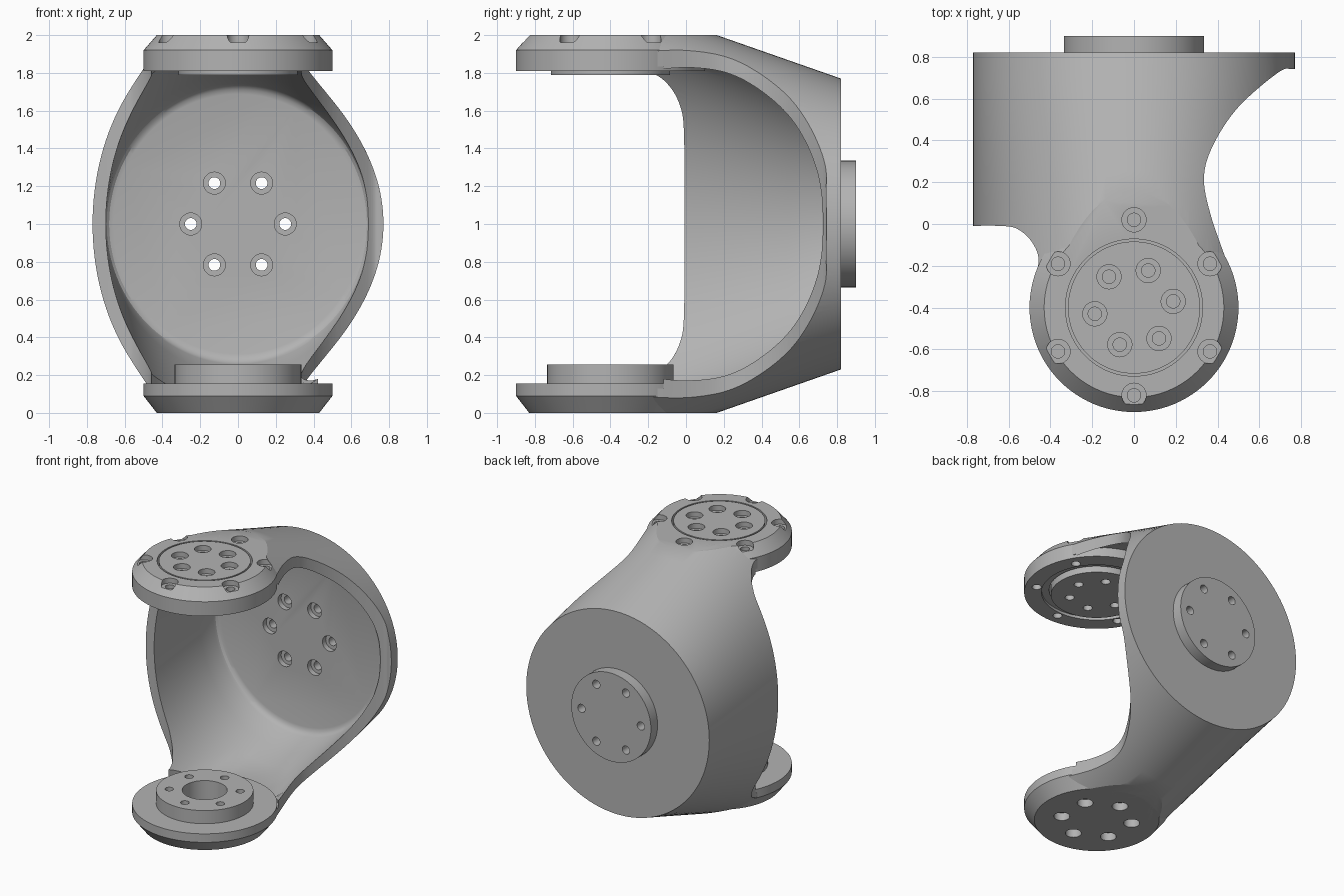
import bpy, bmesh
from math import sin, cos, pi, radians
from mathutils import Matrix, Vector

cube = bpy.data.objects.get("Cube")
if cube:
    bpy.data.objects.remove(cube, do_unlink=True)

grey = bpy.data.materials.new("satin grey")
grey.use_nodes = True
GREY = (0.45, 0.45, 0.45, 1)
grey.diffuse_color = GREY
grey.node_tree.nodes["Principled BSDF"].inputs["Base Color"].default_value = GREY

HUB_Y = -0.4                                   # hinge axis of both flanges
TO_Y = Matrix.Rotation(radians(-90), 4, 'X')   # turns a lathe axis towards +y


def at(x, y, z=0):
    return Matrix.Translation((x, y, z))


def make(name, bm):
    bmesh.ops.recalc_face_normals(bm, faces=bm.faces)
    me = bpy.data.meshes.new(name)
    bm.to_mesh(me)
    bm.free()
    me.materials.append(grey)
    ob = bpy.data.objects.new(name, me)
    bpy.context.collection.objects.link(ob)
    return ob


def skin(bm, rings):
    """Join closed rings of points into a capped solid."""
    rows = [[bm.verts.new(p) for p in ring] for ring in rings]
    n = len(rows[0])
    for a, b in zip(rows, rows[1:]):
        for i in range(n):
            j = (i + 1) % n
            bm.faces.new((a[i], a[j], b[j], b[i]))
    bm.faces.new(rows[0])
    bm.faces.new(rows[-1])


def lathe(bm, profile, place, n=96):
    """Stack of circles (radius, height) along an axis."""
    skin(bm, [[place @ Vector((r * cos(2 * pi * i / n), r * sin(2 * pi * i / n), h))
               for i in range(n)] for r, h in profile])


def turned(name, profile, place):
    bm = bmesh.new()
    lathe(bm, profile, place)
    return make(name, bm)


def bolt_ring(name, profile, centre, radius, start):
    """Six stepped bolt holes around an axis, as one cutter."""
    bm = bmesh.new()
    for k in range(6):
        a = radians(start + 60 * k)
        lathe(bm, profile, centre @ at(radius * cos(a), radius * sin(a)), 32)
    return make(name, bm)


def combine(tool, *targets, op='DIFFERENCE'):
    """Apply one cutter to every target, then drop it."""
    for target in targets:
        mod = target.modifiers.new(op, 'BOOLEAN')
        mod.operation, mod.object, mod.solver = op, tool, 'EXACT'
        bpy.context.view_layer.objects.active = target
        bpy.ops.object.modifier_apply(modifier=mod.name)
    bpy.data.objects.remove(tool, do_unlink=True)


def smooth_path(pts, steps=8):
    """Catmull-Rom curve through the points."""
    p = [Vector(q) for q in [pts[0]] + pts + [pts[-1]]]
    out = []
    for a, b, c, d in zip(p, p[1:], p[2:], p[3:]):
        for s in range(steps):
            t = s / steps
            out.append(0.5 * (2 * b + (c - a) * t + (2 * a - 5 * b + 4 * c - d) * t * t
                              + (3 * b - a - 3 * c + d) * t ** 3))
    return out + [p[-1]]


def shell_ring(y, inset, limit, n=144):
    """Elliptic section of the shell; it grows taller towards the front."""
    w, h = 0.77 - inset, 0.77 + 0.35 * (0.82 - y) - inset
    return [(w * cos(2 * pi * i / n), y,
             1 + max(-limit, min(limit, h * sin(2 * pi * i / n)))) for i in range(n)]


def shell(name, sections, limit):
    bm = bmesh.new()
    skin(bm, [shell_ring(y, inset, limit) for y, inset in sections])
    return make(name, bm)


# Shell: tapering elliptic body trimmed to its plan outline
body = shell("bracket_body", [(-0.6 + 1.42 * i / 10, 0) for i in range(11)], 9)
right = smooth_path([(0.85, 0.745), (0.76, 0.742), (0.69, 0.725), (0.5, 0.56), (0.38, 0.38),
                     (0.335, 0.225), (0.365, 0.05), (0.44, -0.17), (0.485, -0.31), (0.49, -0.39)])
left = smooth_path([(-0.49, -0.39), (-0.485, -0.31), (-0.457, -0.18), (-0.48, -0.1),
                    (-0.54, -0.035), (-0.62, -0.01), (-0.85, -0.01)])
plan = right + left + [Vector((-0.85, 0.9)), Vector((0.85, 0.9))]
bm = bmesh.new()
skin(bm, [[(p.x, p.y, z) for p in plan] for z in (0, 2)])
combine(make("plan_trim", bm), body, op='INTERSECT')

# Hollow inside with a softened back corner
hollow = [(-0.9 + 1.6 * i / 10, 0.07) for i in range(11)]
hollow += [(0.72, 0.075), (0.733, 0.088), (0.74, 0.11)]
combine(shell("hollow", hollow, 0.88), body)

# Room in the body for the flanges and whatever turns between them
hub = at(0, HUB_Y)
combine(turned("hub_clearance", [(0.35, -0.1), (0.35, 0.13), (0.507, 0.13),
                                 (0.507, 1.835), (0.35, 1.835), (0.35, 2.1)], hub), body)

# Round flanges and bosses
lower_flange = turned("lower_flange", [(0.43, 0), (0.5, 0.09), (0.5, 0.155)], hub)
upper_flange = turned("upper_flange", [(0.5, 1.81), (0.5, 1.92), (0.43, 2)], hub)
upper_insert = turned("upper_insert", [(0.316, 1.79), (0.316, 2)], hub)
lower_boss = turned("lower_boss", [(0.335, 0.15), (0.335, 0.255)], hub)
back_boss = turned("back_boss", [(0.335, 0.815), (0.335, 0.9)], at(0, 0, 1) @ TO_Y)

# Opening in the upper flange, wider underneath, and blind bore below
combine(turned("upper_opening", [(0.38, 1.7), (0.38, 1.83), (0.328, 1.83), (0.328, 2.1)], hub),
        upper_flange)
combine(turned("bore", [(0.155, 0.1), (0.155, 0.4)], hub), lower_flange, lower_boss)

# Bolt holes
upper = [(0.032, 1.7), (0.032, 1.962), (0.058, 1.962), (0.058, 2.1)]
combine(bolt_ring("flange_bolts", upper, hub, 0.42, 30), upper_flange, body)
combine(bolt_ring("insert_bolts", upper, hub, 0.19, 9), upper_insert)
combine(bolt_ring("lower_bolts", [(0.055, -0.1), (0.055, 0.06), (0.03, 0.06), (0.03, 0.4)],
                  hub, 0.245, 31), lower_flange, lower_boss)
combine(bolt_ring("back_bolts", [(0.058, 0.6), (0.058, 0.78), (0.031, 0.78), (0.031, 1)],
                  at(0, 0, 1) @ TO_Y, 0.25, 0), body, back_boss)

# Smooth shading with crisp edges
bpy.ops.object.select_all(action='DESELECT')
for ob in (body, lower_flange, upper_flange, upper_insert, lower_boss, back_boss):
    ob.select_set(True)
bpy.context.view_layer.objects.active = body
bpy.ops.object.shade_smooth_by_angle(angle=radians(25))
